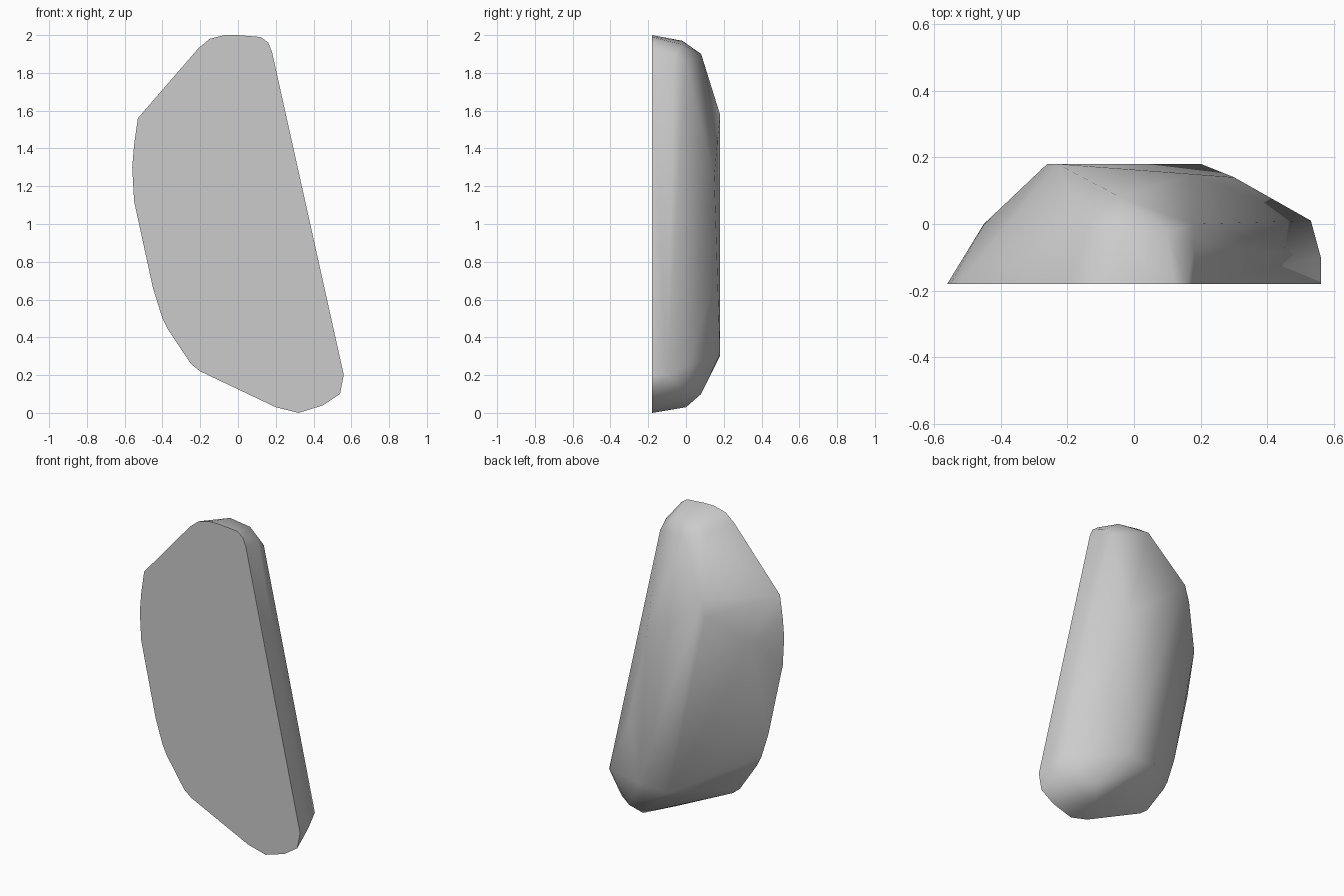
import bpy
import bmesh
import math

# Remove the default cube only
default_cube = bpy.data.objects.get("Cube")
if default_cube:
    bpy.data.objects.remove(default_cube, do_unlink=True)


def make_material(name, colour):
    material = bpy.data.materials.new(name)
    material.use_nodes = True
    material.diffuse_color = colour
    shader = next(n for n in material.node_tree.nodes if n.type == "BSDF_PRINCIPLED")
    shader.inputs["Base Color"].default_value = colour
    shader.inputs["Roughness"].default_value = 0.9
    return material


def make_hull_object(name, points, material):
    """Wrap a convex stone skin around the given corner points."""
    mesh = bpy.data.meshes.new(name)
    bm = bmesh.new()
    for point in points:
        bm.verts.new(point)
    result = bmesh.ops.convex_hull(bm, input=bm.verts)
    loose = [v for v in bm.verts if not v.link_faces]
    bmesh.ops.delete(bm, geom=loose, context="VERTS")
    # Merge the triangles of each flat facet
    bmesh.ops.dissolve_limit(bm, angle_limit=math.radians(1),
                             verts=bm.verts, edges=bm.edges)
    bmesh.ops.recalc_face_normals(bm, faces=bm.faces)
    bm.to_mesh(mesh)
    bm.free()
    mesh.materials.append(material)
    stone = bpy.data.objects.new(name, mesh)
    bpy.context.scene.collection.objects.link(stone)
    return stone


# Flat front outline, as x and z
front_y = -0.18
front_outline = [
    (0, 2), (0.12, 1.99), (0.16, 1.96), (0.18, 1.91),
    (0.56, 0.2), (0.54, 0.1), (0.45, 0.04), (0.32, 0), (0.2, 0.03),
    (-0.2, 0.22), (-0.25, 0.26), (-0.37, 0.44), (-0.4, 0.5), (-0.45, 0.66),
    (-0.55, 1.12), (-0.56, 1.3), (-0.55, 1.42), (-0.53, 1.56),
    (-0.21, 1.93), (-0.15, 1.98), (-0.07, 2),
]

# Upright long side and its rounded ends
long_side = [
    (0.18, 0, 1.85), (0.18, -0.06, 1.9), (0.53, 0.01, 0.25),
    (0.56, -0.1, 0.2), (0.45, 0, 0.1),
]

# Rounded shoulders at the top, bottom and narrow side
shoulders = [
    (0.1, -0.02, 1.95), (-0.04, -0.02, 1.97), (-0.15, 0, 1.92),
    (-0.04, 0.08, 1.9), (0.3, 0, 0.03), (0.34, 0.08, 0.1),
    (-0.45, 0, 1.3),
]

# Raised plateau and the ridge beside it
plateau = [
    (-0.23, 0.18, 1.58), (-0.26, 0.18, 1.48), (0, 0.18, 0.3),
    (0.2, 0.18, 0.31), (0.3, 0.14, 0.66), (0.17, 0.15, 1.25),
]

stone_grey = make_material("stone grey", (0.6, 0.6, 0.6, 1))
corners = [(x, front_y, z) for x, z in front_outline]
corners += long_side + shoulders + plateau
rock_slab = make_hull_object("rock_slab", corners, stone_grey)

# Soft weathered back with a sharp front rim
bpy.ops.object.select_all(action="DESELECT")
rock_slab.select_set(True)
bpy.context.view_layer.objects.active = rock_slab
bpy.ops.object.shade_smooth_by_angle(angle=math.radians(60))
